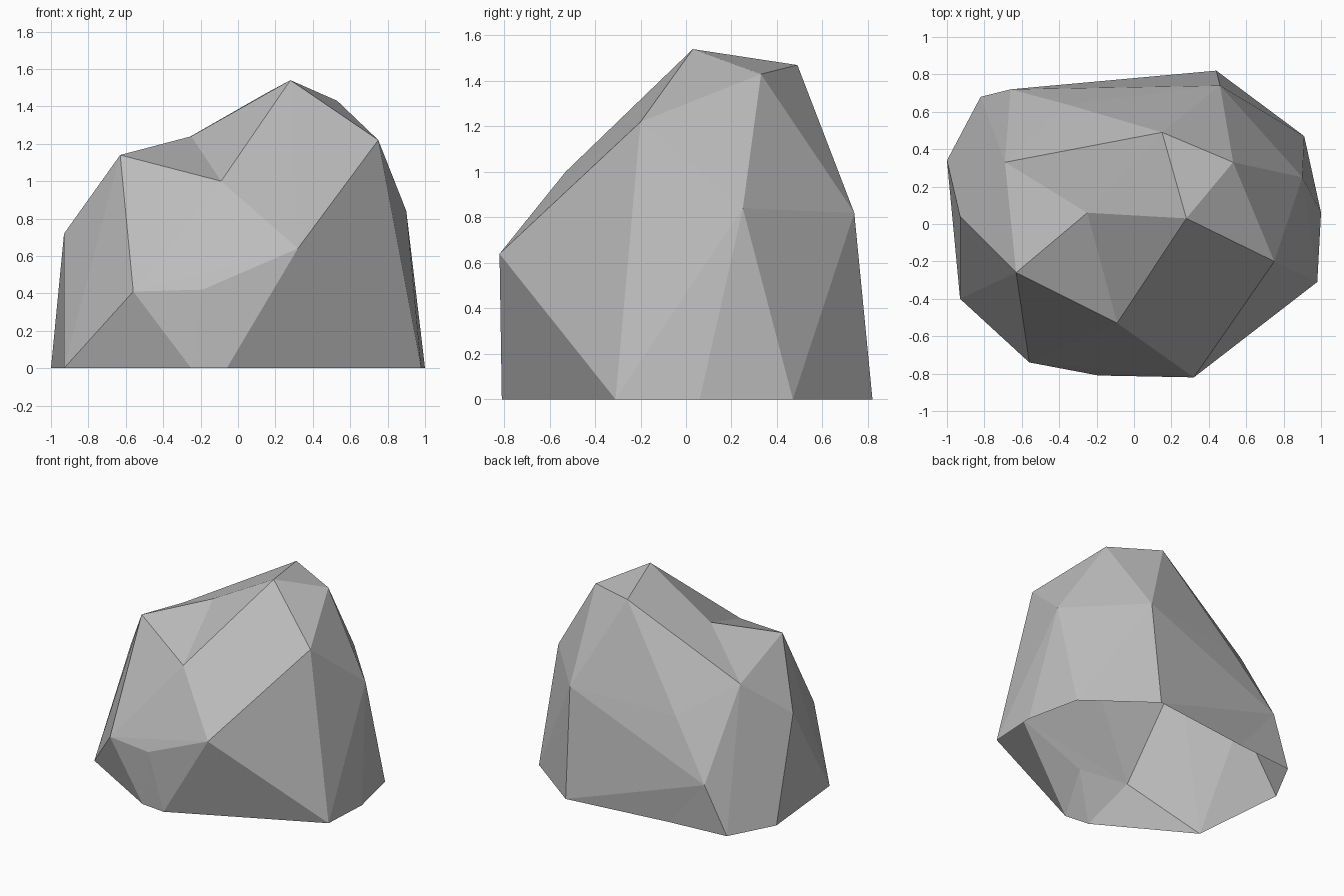
import bpy
import bmesh
from mathutils import Vector

default_cube = bpy.data.objects.get("Cube")
if default_cube:
    bpy.data.objects.remove(default_cube, do_unlink=True)

UNIT = 0.01  # coordinates are in hundredths


def flat_material(name, colour):
    material = bpy.data.materials.new(name)
    material.use_nodes = True
    material.diffuse_color = colour
    shader = next(n for n in material.node_tree.nodes if n.type == "BSDF_PRINCIPLED")
    shader.inputs["Base Color"].default_value = colour
    shader.inputs["Roughness"].default_value = 0.9
    return material


# Ground outline, counter-clockwise from the front
outline = [(-25, -79), (-6, -81), (98, -31), (100, 6), (91, 47),
           (44, 82), (-36, 72), (-82, 68), (-100, 34), (-93, -40)]

# Corners of the lower and middle walls
walls = [(32, -82, 64), (-19, -81, 42), (-56, -74, 41), (-93, 4, 72),
         (-66, 72, 36), (-36, 64, 78), (46, 74, 82), (90, 25, 84)]

# Corners of the crown
crown = [(28, 3, 154), (15, 49, 147), (53, 33, 143), (75, -20, 122),
         (-25, 6, 124), (-63, -26, 114), (-9, -53, 100), (-69, 33, 99)]

# Hollow corners: raised so that the hull keeps them, then pressed back in
hollows = {(-25, 6, 124): Vector((0, 0, 29)),
           (-36, 72, 0): Vector((0, 4, 0))}


def build_rock(name, material):
    bm = bmesh.new()
    corners = [(x, y, 0) for x, y in outline] + walls + crown
    pressed = []
    for corner in corners:
        lift = hollows.get(corner, Vector())
        vert = bm.verts.new((Vector(corner) + lift) * UNIT)
        if lift.length:
            pressed.append((vert, lift * UNIT))

    # Faceted skin
    bmesh.ops.convex_hull(bm, input=bm.verts[:])
    bmesh.ops.recalc_face_normals(bm, faces=bm.faces[:])
    for vert, lift in pressed:
        vert.co -= lift

    # Open underside
    underside = [f for f in bm.faces if all(v.co.z < UNIT for v in f.verts)]
    bmesh.ops.delete(bm, geom=underside, context="FACES")

    for face in bm.faces:
        face.smooth = False
    mesh = bpy.data.meshes.new(name)
    bm.to_mesh(mesh)
    bm.free()
    mesh.materials.append(material)
    rock = bpy.data.objects.new(name, mesh)
    bpy.context.scene.collection.objects.link(rock)
    return rock


stone_grey = flat_material("stone_grey", (0.5, 0.5, 0.5, 1))
build_rock("rock", stone_grey)
